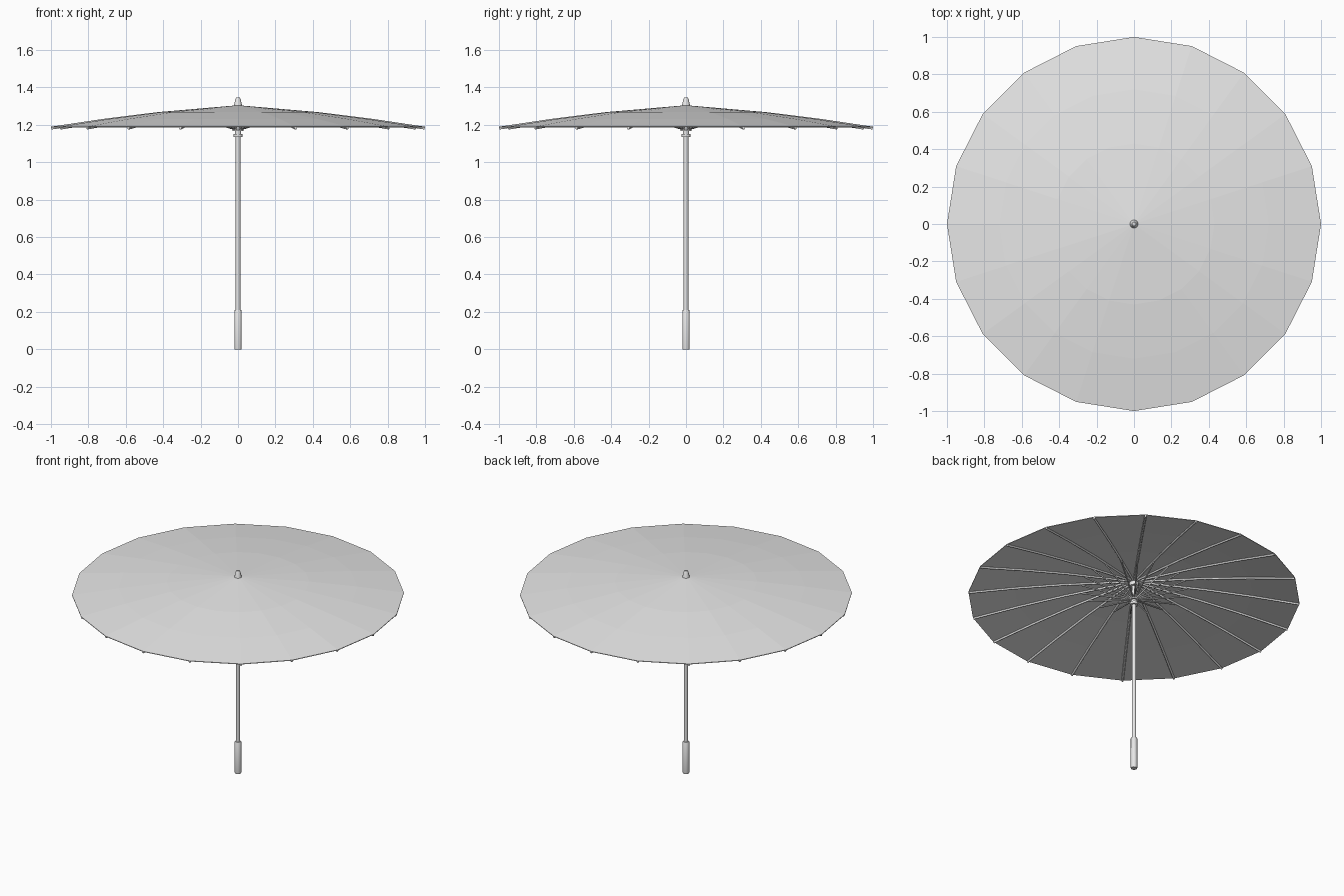
import bpy
import bmesh
from math import cos, sin, tau

if "Cube" in bpy.data.objects:
    bpy.data.objects.remove(bpy.data.objects["Cube"], do_unlink=True)

RIBS = 20
CANOPY = [(0, 1.305), (0.43, 1.268), (0.72, 1.232), (1, 1.19)]

grey = bpy.data.materials.new("light_grey")
grey.use_nodes = True
grey.diffuse_color = (0.8, 0.8, 0.8, 1)
grey.node_tree.nodes["Principled BSDF"].inputs["Base Color"].default_value = grey.diffuse_color


def add_object(name, data):
    data.materials.append(grey)
    obj = bpy.data.objects.new(name, data)
    bpy.context.scene.collection.objects.link(obj)
    return obj


def lathe(name, profile, sides, smooth=False):
    """Turn (radius, height) points around the z axis; radius 0 closes to a point."""
    bm = bmesh.new()
    rings = []
    for r, z in profile:
        if r == 0:
            rings.append([bm.verts.new((0, 0, z))] * sides)
        else:
            rings.append([bm.verts.new((r * cos(tau * i / sides), r * sin(tau * i / sides), z))
                          for i in range(sides)])
    for low, high in zip(rings, rings[1:]):
        for i in range(sides):
            j = (i + 1) % sides
            corners = list(dict.fromkeys((low[i], low[j], high[j], high[i])))
            bm.faces.new(corners)
    bmesh.ops.recalc_face_normals(bm, faces=bm.faces)
    mesh = bpy.data.meshes.new(name)
    bm.to_mesh(mesh)
    bm.free()
    obj = add_object(name, mesh)
    if smooth:
        bpy.ops.object.select_all(action='DESELECT')
        obj.select_set(True)
        bpy.context.view_layer.objects.active = obj
        bpy.ops.object.shade_smooth_by_angle(angle=0.7)
    return obj


def radial_rods(name, path, radius):
    """Repeat a rod along a (radius, height) path once per rib."""
    curve = bpy.data.curves.new(name + "_path", 'CURVE')
    curve.dimensions = '3D'
    curve.bevel_depth = radius
    curve.bevel_resolution = 1
    curve.use_fill_caps = True
    for i in range(RIBS):
        a = tau * i / RIBS
        spline = curve.splines.new('POLY')
        spline.points.add(len(path) - 1)
        for point, (r, z) in zip(spline.points, path):
            point.co = (r * cos(a), r * sin(a), z, 1)
    source = bpy.data.objects.new(name + "_path", curve)
    mesh = bpy.data.meshes.new_from_object(source)
    bpy.data.objects.remove(source)
    mesh.name = name
    mesh.materials.clear()
    return add_object(name, mesh)


# Canopy: thin faceted shell, closed by its own underside
underside = [(r, z - 0.004) for r, z in reversed(CANOPY)]
lathe("canopy", CANOPY + underside, RIBS)

# Ribs under the canopy seams, and the struts that push them open
radial_rods("ribs", [(max(0.015, r * 0.997), z - 0.0085) for r, z in CANOPY], 0.007)
radial_rods("struts", [(0.022, 1.178), (0.32, 1.262)], 0.005)

# Shaft and grip
lathe("shaft", [(0, 0.2), (0.0125, 0.2), (0.0125, 1.3), (0, 1.3)], 16, True)
lathe("handle", [(0, 0), (0.019, 0), (0.02, 0.004), (0.02, 0.206), (0.018, 0.21), (0, 0.21)], 16, True)

# Sliding runner: lower collar, neck and notched upper collar
lathe("runner", [(0, 1.135), (0.025, 1.135), (0.025, 1.152), (0.017, 1.152), (0.017, 1.168),
                 (0.03, 1.168), (0.03, 1.19), (0, 1.19)], 16, True)

# Hub where the ribs meet, and the cap on top
lathe("top_hub", [(0, 1.265), (0.028, 1.265), (0.028, 1.295), (0, 1.295)], 16, True)
lathe("top_cap", [(0, 1.298), (0.023, 1.298), (0.014, 1.338), (0.01, 1.345), (0, 1.345)], 16, True)
